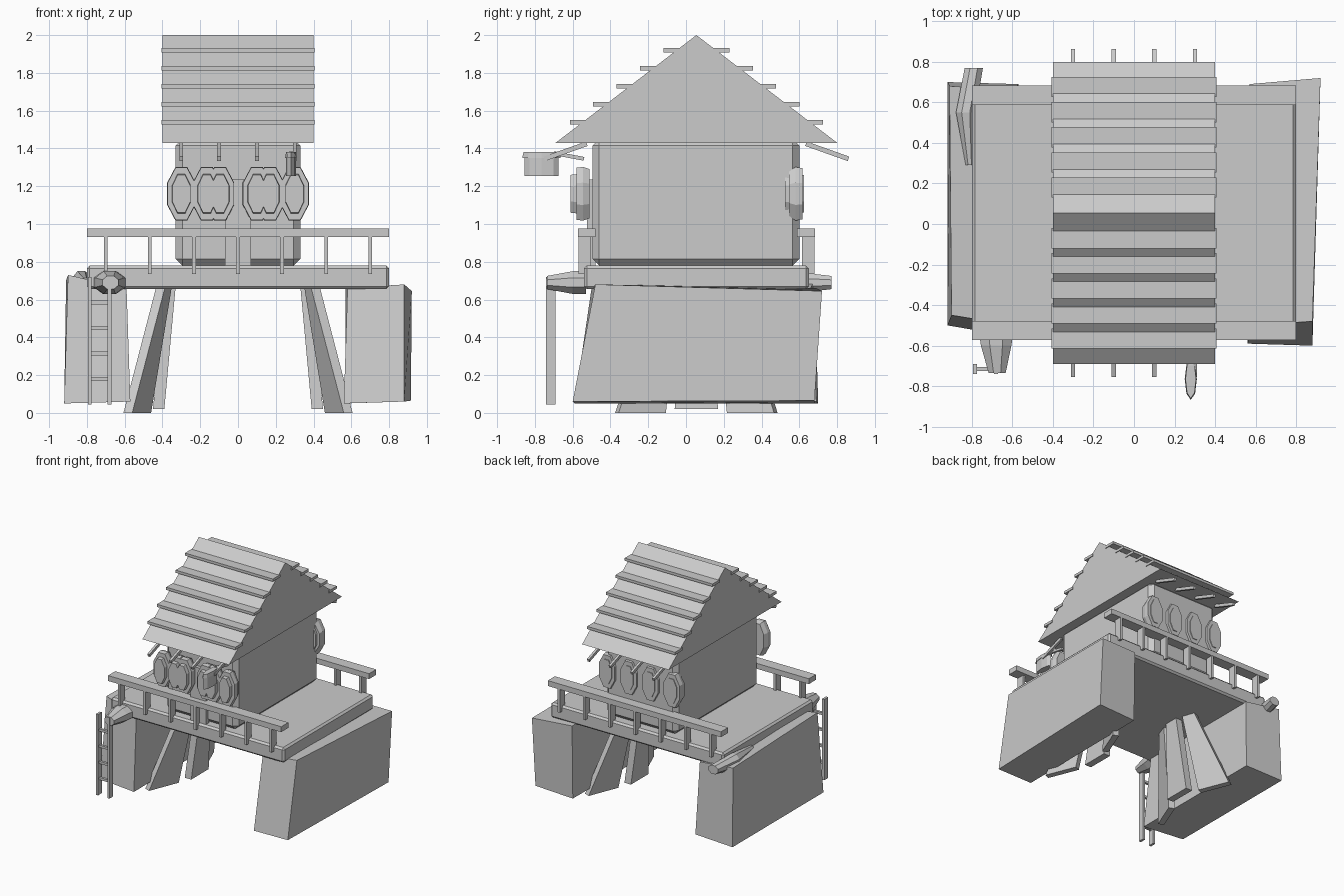
import bpy, bmesh, math
from mathutils import Vector

if "Cube" in bpy.data.objects:
    bpy.data.objects.remove(bpy.data.objects["Cube"])

grey = bpy.data.materials.new("plain grey")
grey.diffuse_color = (0.6, 0.6, 0.6, 1)
grey.use_nodes = True
grey.node_tree.nodes["Principled BSDF"].inputs["Base Color"].default_value = grey.diffuse_color
YC = 0.055  # the house is symmetric about this y


def finish(name, bm, bevel=0):
    bmesh.ops.recalc_face_normals(bm, faces=bm.faces)
    if bevel:
        bmesh.ops.bevel(bm, geom=bm.edges[:], offset=bevel, segments=1, affect='EDGES')
    me = bpy.data.meshes.new(name)
    bm.to_mesh(me)
    bm.free()
    me.materials.append(grey)
    ob = bpy.data.objects.new(name, me)
    bpy.context.collection.objects.link(ob)
    return ob


def loft(name, rings, bevel=0):
    """Closed skin through rings of equal point count."""
    bm = bmesh.new()
    vs = [[bm.verts.new(p) for p in r] for r in rings]
    n = len(rings[0])
    for a, b in zip(vs, vs[1:]):
        for i in range(n):
            j = (i + 1) % n
            bm.faces.new((a[i], a[j], b[j], b[i]))
    bm.faces.new(vs[0])
    bm.faces.new(vs[-1])
    return finish(name, bm, bevel)


def box(name, x0, x1, y0, y1, z0, z1, bevel=0):
    ring = lambda z: [(x0, y0, z), (x1, y0, z), (x1, y1, z), (x0, y1, z)]
    return loft(name, [ring(z0), ring(z1)], bevel)


def oval(cx, y, cz, rx, rz, n=8):
    """Flat-topped polygon ring facing y."""
    k = 1 / math.cos(math.pi / n)
    return [(cx + rx * k * math.cos((i + .5) * 2 * math.pi / n), y,
             cz + rz * k * math.sin((i + .5) * 2 * math.pi / n)) for i in range(n)]


def bar(name, p, q, w, h):
    """Rectangular bar in the yz plane from p to q."""
    p, q = Vector(p), Vector(q)
    up = Vector((1, 0, 0)).cross((q - p).normalized()) * h / 2
    sx = Vector((w / 2, 0, 0))
    return loft(name, [[c - sx - up, c + sx - up, c + sx + up, c - sx + up] for c in (p, q)])


# platform, house body and gable roof
box("platform", -.8, .8, -.54, .65, .655, .78, .015)
box("house_body", -.33, .33, -.495, .6, .78, 1.45, .035)
loft("roof", [[(x, -.69, 1.43), (x, .8, 1.43), (x, YC, 2.0)] for x in (-.4, .4)])

# roof battens, both slopes
for i in range(5):
    z = 1.92 - .0953 * i
    for s in (-1, 1):
        y = YC + s * (.125 + .1238 * i)
        box("roof_batten", -.406, .406, y - .05, y + .05, z - .011, z + .011)

# rafter ends under both eaves
for s in (-1, 1):
    for x in (-.3, -.1, .1, .3):
        bar("rafter_end", (x, YC + s * .58, 1.425), (x, YC + s * .805, 1.345), .02, .025)

# railings
for s in (-1, 1):
    yr = YC + s * .58
    box("railing", -.8, .8, yr - .047, yr + .047, .93, .975)
    yp = YC + s * .592
    for i in range(7):
        x = (i - 3) * .2335
        box("railing_post", x - .01, x + .01, yp - .033, yp + .033, .735, .94)

# door and oval portholes
box("door", -.07, .07, -.525, -.48, .775, 1.235)
for x in (-.3, -.165, -.095, .1, .17, .3):
    loft("front_porthole", [oval(x, -.51, 1.16, .06, .13), oval(x, -.545, 1.16, .075, .142),
                            oval(x, -.58, 1.16, .073, .138)])
    loft("front_porthole_pane", [oval(x, -.57, 1.16, .05, .105), oval(x, -.612, 1.16, .048, .1)])
for x in (-.3, -.1, .1, .3):
    loft("back_porthole", [oval(x, .545, 1.16, .07, .118), oval(x, .58, 1.16, .075, .142),
                           oval(x, .618, 1.16, .073, .135)])
    loft("back_porthole_pane", [oval(x, .525, 1.16, .05, .105), oval(x, .624, 1.16, .048, .1)])


# hanging lantern at the front right eave
def lens(z, rx, ry):
    return [(.28 + rx * math.cos(i * math.pi / 4), -.765 + ry * math.sin(i * math.pi / 4), z)
            for i in range(8)]


loft("lantern_body", [lens(1.255, .026, .09), lens(1.355, .026, .09)])
loft("lantern_cap", [lens(1.35, .03, .102), lens(1.38, .026, .095)])
bar("lantern_arm", (.28, -.7, 1.375), (.28, -.54, 1.345), .02, .02)

# supporting blocks: corners run outer front, outer back, inner back, inner front
loft("left_block", [
    [(-.92, -.5, .05), (-.92, .7, .05), (-.57, .69, .06), (-.57, -.56, .06)],
    [(-.9, -.45, .73), (-.91, .68, .7), (-.59, .66, .66), (-.59, -.5, .66)]])
loft("right_block", [
    [(.88, -.6, .06), (.915, .68, .065), (.57, .68, .05), (.56, -.59, .05)],
    [(.88, -.48, .68), (.92, .72, .645), (.57, .69, .66), (.58, -.5, .66)]])


# flared buttress planks fanning around the inside of each block
def plank(s, ta, tb, ba, bb, zb, t=.06):
    rings = []
    for a, b, z in ((ta, tb, .67), (ba, bb, zb)):
        a, b = Vector((*a, z)), Vector((*b, z))
        n = (b - a).cross(Vector((0, 0, 1))).normalized() * t
        if n.x > 0:
            n = -n
        rings.append([(s * p.x, p.y, p.z) for p in (a, b, b - n, a - n)])
    loft("buttress_plank", rings)


for s in (-1, 1):
    plank(s, (.33, YC - .06), (.33, YC + .06), (.39, YC - .115), (.39, YC + .115), .02)
    for m in (-1, 1):
        plank(s, (.35, YC + m * .11), (.385, YC + m * .21),
              (.46, YC + m * .18), (.56, YC + m * .43), 0, .05)

# ladder
for x in (-.785, -.68):
    box("ladder_rail", x - .01, x + .01, -.74, -.69, .045, .72)
for z in (.18, .315, .45, .585):
    box("ladder_rung", -.785, -.68, -.725, -.705, z - .01, z + .01)

# tapered log ends sticking out of the platform
loft("front_log", [oval(-.68, -.53, .69, .085, .06), oval(-.68, -.6, .69, .075, .06),
                   oval(-.675, -.735, .69, .042, .035)])
loft("back_log", [oval(-.81, .29, .69, .02, .025), oval(-.83, .55, .69, .048, .06),
                  oval(-.79, .77, .69, .045, .035)])
